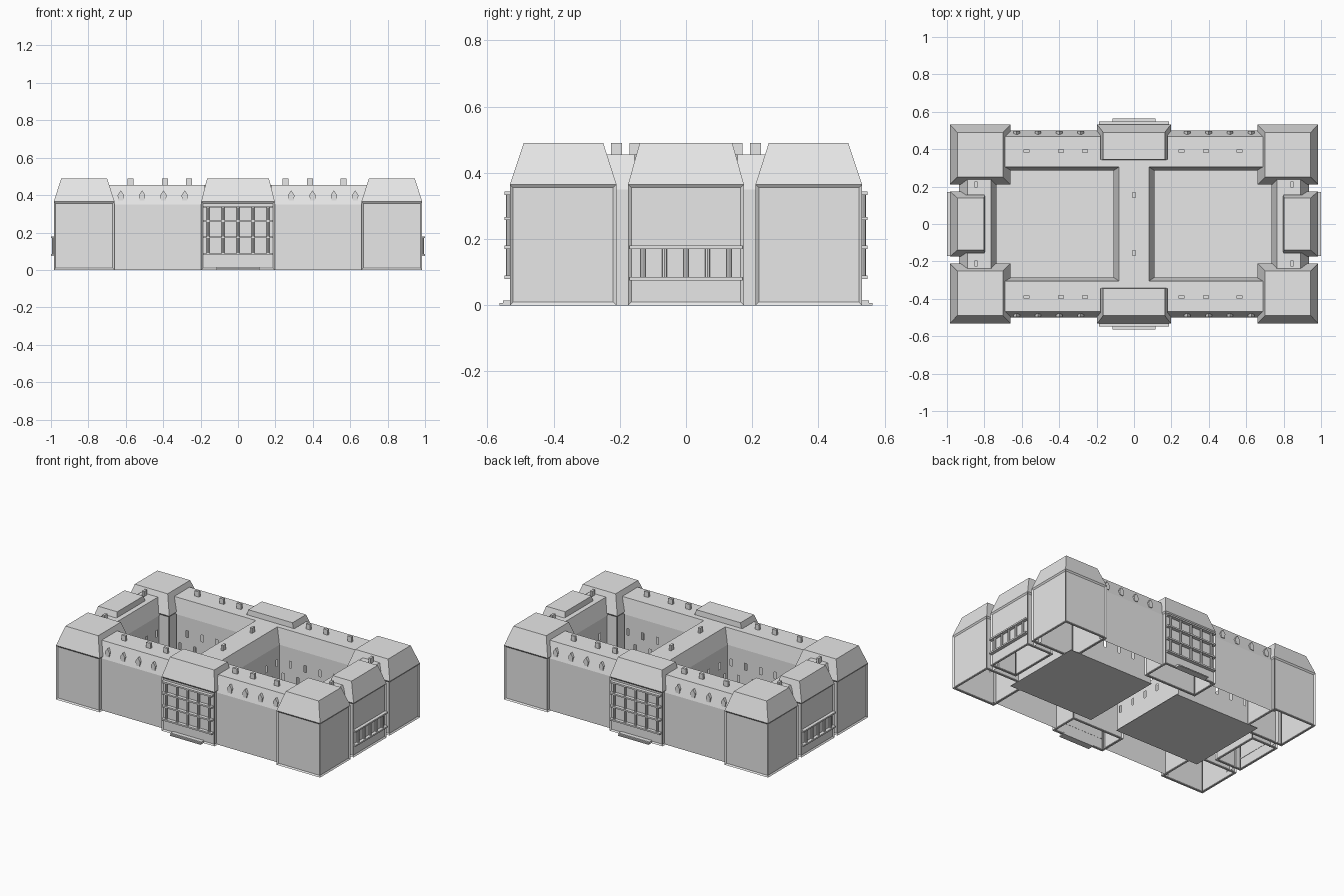
import bpy
import bmesh
from mathutils import Vector

cube = bpy.data.objects.get("Cube")
if cube:
    bpy.data.objects.remove(cube, do_unlink=True)

stone = bpy.data.materials.new("grey_stone")
stone.use_nodes = True
GREY = (0.8, 0.8, 0.8, 1)
stone.diffuse_color = GREY
stone.node_tree.nodes["Principled BSDF"].inputs["Base Color"].default_value = GREY


def finish(name, bm, inside=None):
    """Make an object; faces point away from the inside point if given."""
    bm.normal_update()
    if inside is None:
        bmesh.ops.recalc_face_normals(bm, faces=bm.faces[:])
    else:
        for f in bm.faces:
            if f.normal.dot(f.calc_center_median() - Vector(inside)) < 0:
                f.normal_flip()
    mesh = bpy.data.meshes.new(name)
    bm.to_mesh(mesh)
    bm.free()
    mesh.materials.append(stone)
    obj = bpy.data.objects.new(name, mesh)
    bpy.context.collection.objects.link(obj)


def add_box(bm, x0, x1, y0, y1, z0, z1):
    verts = bmesh.ops.create_cube(bm, size=1)["verts"]
    for v in verts:
        v.co = ((x0 + x1) / 2 + v.co.x * (x1 - x0),
                (y0 + y1) / 2 + v.co.y * (y1 - y0),
                (z0 + z1) / 2 + v.co.z * (z1 - z0))


def box(name, *size):
    bm = bmesh.new()
    add_box(bm, *size)
    finish(name, bm)


def place(along_x, t, d, z):
    """Point at t along a wing and d across it."""
    return (t, d, z) if along_x else (d, t, z)


def strip(name, profile, a, b, along_x, side, inside):
    """Open shell: an across/height profile swept along a wing."""
    bm = bmesh.new()
    rows = [[bm.verts.new(place(along_x, t, side * d, z)) for d, z in profile]
            for t in (a, b)]
    for i in range(len(profile) - 1):
        bm.faces.new((rows[0][i], rows[0][i + 1], rows[1][i + 1], rows[1][i]))
    finish(name, bm, place(along_x, (a + b) / 2, side * inside, 0.2))


def window_wall(name, a, b, d, along_x, inside, count):
    """Courtyard wall with two staggered rows of open windows."""
    bm = bmesh.new()
    step = (b - a) / count
    cuts = [a]
    for i in range(count):
        mid = a + step * (i + 0.5)
        cuts += [mid - 0.009, mid + 0.009]
    cuts.append(b)
    levels = [0, 0.12, 0.165, 0.215, 0.26, EAVE]
    grid = [[bm.verts.new(place(along_x, t, d, z)) for z in levels] for t in cuts]
    for i in range(len(cuts) - 1):
        open_row = 1 if i % 4 == 1 else 3
        for j in range(len(levels) - 1):
            if i % 2 and j == open_row:
                continue
            bm.faces.new((grid[i][j], grid[i + 1][j], grid[i + 1][j + 1], grid[i][j + 1]))
    finish(name, bm, place(along_x, (a + b) / 2, inside, 0.2))


def pavilion(name, base, top):
    """Hollow block with recessed wall panels and a mansard roof."""
    bm = bmesh.new()
    rings = []
    for (x0, x1, y0, y1), z in ((base, 0), (base, 0.365), (top, 0.49)):
        rings.append([bm.verts.new((x, y, z))
                      for x, y in ((x0, y0), (x1, y0), (x1, y1), (x0, y1))])
    walls = []
    for low, high in zip(rings, rings[1:]):
        for i in range(4):
            j = (i + 1) % 4
            f = bm.faces.new((low[i], low[j], high[j], high[i]))
            if low is rings[0]:
                walls.append(f)
    bm.faces.new(rings[2])
    floor = bm.faces.new(rings[0][::-1])
    bm.normal_update()
    bmesh.ops.inset_individual(bm, faces=walls, thickness=0.014, depth=-0.007)
    bmesh.ops.inset_individual(bm, faces=[floor], thickness=0.018)
    bmesh.ops.delete(bm, geom=[floor], context="FACES_ONLY")
    bmesh.ops.recalc_face_normals(bm, faces=bm.faces[:])
    finish(name, bm)


def mirrored(rect, sx, sy):
    x0, x1, y0, y1 = rect
    xs, ys = sorted((x0 * sx, x1 * sx)), sorted((y0 * sy, y1 * sy))
    return (*xs, *ys)


def colonnade(name, along_x, side, wall, z0, z1, bars, positions, half):
    """Round columns with ledges in front of a pavilion wall."""
    bm = bmesh.new()
    for p in positions:
        new = bmesh.ops.create_cone(bm, cap_ends=True, segments=8, radius1=0.008,
                                    radius2=0.008, depth=z1 - z0)["verts"]
        bmesh.ops.translate(bm, verts=new,
                            vec=place(along_x, p, side * (wall + 0.003), (z0 + z1) / 2))
    near, far = sorted((side * (wall - 0.008), side * (wall + 0.016)))
    for z in bars:
        if along_x:
            add_box(bm, -half, half, near, far, z - 0.005, z + 0.005)
        else:
            add_box(bm, near, far, -half, half, z - 0.005, z + 0.005)
    finish(name, bm)


EAVE, ROOF = 0.35, 0.455
SIDES = ((1, "back", "left"), (-1, "front", "right"))

for s, y_name, x_name in SIDES:
    # Corner pavilions
    for sx, _, x_side in SIDES:
        pavilion(f"{y_name}_{x_side}_corner_pavilion",
                 mirrored((0.66, 0.985, 0.21, 0.532), sx, s),
                 mirrored((0.7, 0.945, 0.25, 0.49), sx, s))

    # Central pavilions on the long sides
    pavilion(f"{y_name}_central_pavilion",
             mirrored((-0.197, 0.197, 0.335, 0.532), 1, s),
             mirrored((-0.165, 0.165, 0.345, 0.49), 1, s))
    colonnade(f"{y_name}_columns", True, s, 0.532, 0.08, 0.335,
              (0.085, 0.175, 0.262, 0.338), (-0.16, -0.08, 0, 0.08, 0.16), 0.187)
    for i, (reach, z) in enumerate(((0.563, 0.007), (0.553, 0.015))):
        box(f"{y_name}_step_{i}", *mirrored((-0.115, 0.115, 0.52, reach), 1, s), 0, z)

    # Central pavilions on the short sides
    pavilion(f"{x_name}_side_pavilion",
             mirrored((0.785, 0.985, -0.175, 0.175), s, 1),
             mirrored((0.803, 0.945, -0.14, 0.14), s, 1))
    colonnade(f"{x_name}_columns", False, s, 0.984, 0.08, 0.175,
              (0.08, 0.175), (-0.13, -0.065, 0, 0.065, 0.13), 0.17)

    # Long wings
    inner = [(0.305, ROOF), (0.285, EAVE)]
    outer = [(0.5, 0), (0.5, EAVE), (0.468, ROOF)]
    for sx, _, x_side in SIDES:
        a, b = sorted((sx * 0.18, sx * 0.69))
        strip(f"{y_name}_{x_side}_wing", outer + inner, a, b, True, s, 0.39)
        a, b = sorted((sx * 0.11, sx * 0.66))
        window_wall(f"{y_name}_{x_side}_courtyard_wall", a, b, s * 0.285, True, s * 0.39, 10)
        for i in range(4):
            x = sx * (0.285 + 0.114 * i)
            bm = bmesh.new()
            ends = [[bm.verts.new((x + dx, s * y, z)) for dx, z in
                     ((-0.013, 0.37), (0.013, 0.37), (0.017, 0.4), (0, 0.425), (-0.017, 0.4))]
                    for y in (0.498, 0.465)]
            bm.faces.new(ends[0])
            for k in range(5):
                m = (k + 1) % 5
                bm.faces.new((ends[0][k], ends[0][m], ends[1][m], ends[1][k]))
            finish(f"{y_name}_{x_side}_dormer_{i}", bm, (x, s * 0.48, 0.398))
    strip(f"{y_name}_middle_roof", [(0.345, ROOF)] + inner, -0.18, 0.18, True, s, 0.39)
    for i, x in enumerate((-0.575, -0.39, -0.262, 0.255, 0.385, 0.565)):
        box(f"{y_name}_chimney_{i}", x - 0.016, x + 0.016,
            s * 0.39 - 0.008, s * 0.39 + 0.008, 0.44, 0.49)

    # Short wings
    inner = [(0.765, ROOF), (0.735, EAVE)]
    outer = [(0.935, 0), (0.935, EAVE), (0.89, ROOF)]
    for sy, y_side, _ in SIDES:
        a, b = sorted((sy * 0.155, sy * 0.245))
        strip(f"{x_name}_{y_side}_short_wing", outer + inner, a, b, False, s, 0.83)
        y = sy * 0.21
        box(f"{x_name}_{y_side}_chimney", s * 0.845 - 0.008, s * 0.845 + 0.008,
            y - 0.016, y + 0.016, 0.44, 0.49)
    strip(f"{x_name}_middle_roof", [(0.8, ROOF)] + inner, -0.155, 0.155, False, s, 0.83)
    window_wall(f"{x_name}_courtyard_wall", -0.21, 0.21, s * 0.735, False, s * 0.83, 8)

    # Central cross wing and courtyard floors
    strip(f"{x_name}_cross_wing_roof", [(0, ROOF), (0.08, ROOF), (0.11, EAVE)],
          -0.305, 0.305, False, s, 0)
    window_wall(f"{x_name}_cross_wing_wall", -0.285, 0.285, s * 0.11, False, 0, 10)
    box(f"{y_name}_cross_wing_chimney", -0.008, 0.008,
        s * 0.155 - 0.016, s * 0.155 + 0.016, 0.44, 0.49)
    box(f"{x_name}_courtyard_floor", *mirrored((0.1, 0.735, -0.285, 0.285), s, 1), 0, 0.004)
